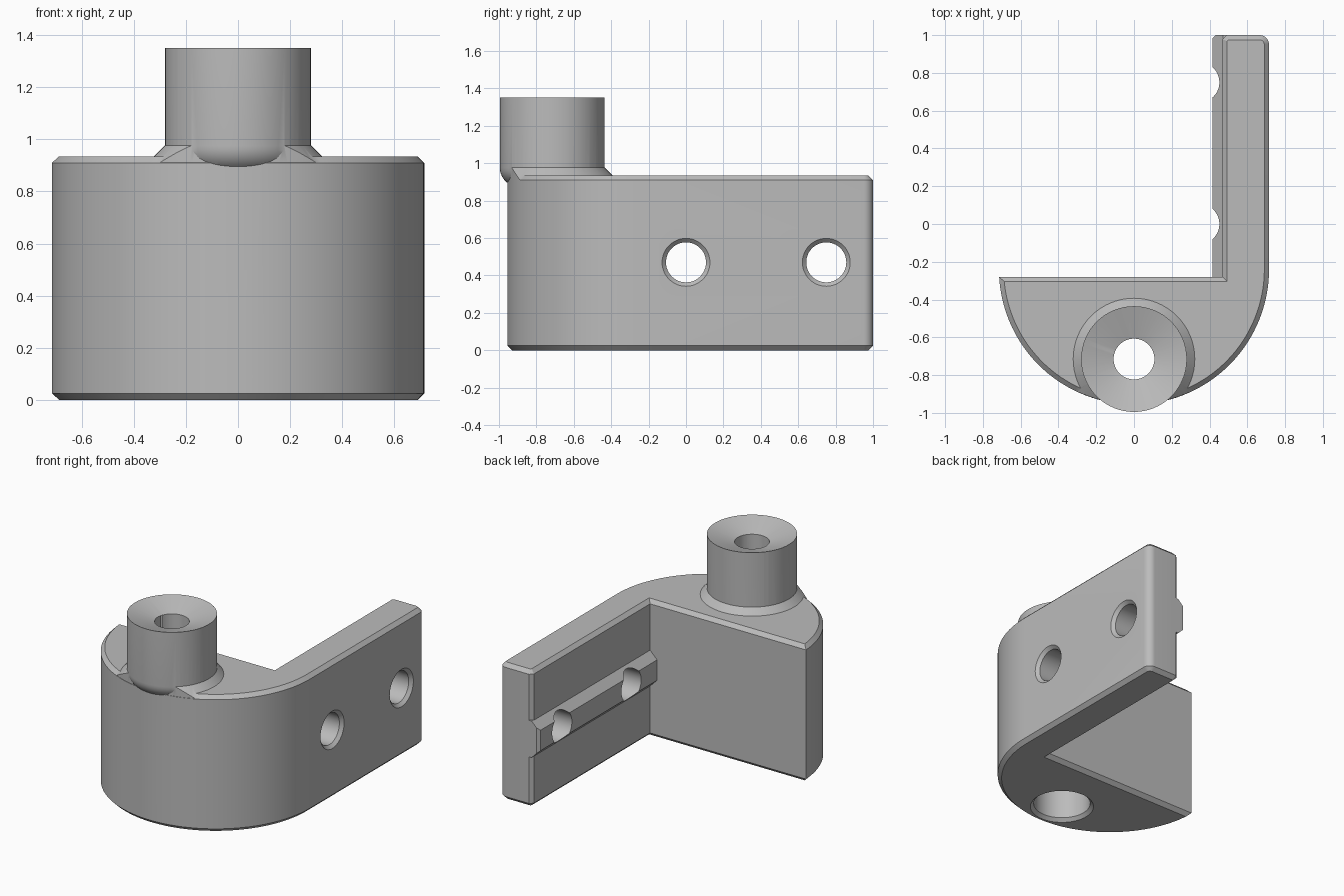
import bpy, bmesh
from math import sin, cos, pi, radians, asin
from mathutils import Matrix

cube = bpy.data.objects.get("Cube")
if cube:
    bpy.data.objects.remove(cube, do_unlink=True)

HEIGHT = 0.935
ARC_Y, ARC_R = -0.24, 0.715      # rounded front of the body
POST_Y, POST_R = -0.715, 0.28    # hinge post
HOLE_Z, HOLE_R = 0.47, 0.107     # screw holes in the wall


def finish(name, bm):
    bmesh.ops.recalc_face_normals(bm, faces=bm.faces)
    mesh = bpy.data.meshes.new(name)
    bm.to_mesh(mesh)
    bm.free()
    obj = bpy.data.objects.new(name, mesh)
    bpy.context.collection.objects.link(obj)
    return obj


def arc(cx, cy, r, start, end, steps):
    angles = [start + (end - start) * i / steps for i in range(steps + 1)]
    return [(cx + r * cos(a), cy + r * sin(a)) for a in angles]


def prism(name, points, offset, chamfer=0):
    """Extrude a closed list of 3D points and chamfer the flat rims."""
    bm = bmesh.new()
    base = bm.faces.new([bm.verts.new(p) for p in points])
    top = bmesh.ops.extrude_face_region(bm, geom=[base], use_keep_orig=True)
    verts = [g for g in top["geom"] if isinstance(g, bmesh.types.BMVert)]
    bmesh.ops.translate(bm, vec=offset, verts=verts)
    bmesh.ops.recalc_face_normals(bm, faces=bm.faces)
    if chamfer:
        rims = [e for e in bm.edges if abs(e.verts[0].co.z - e.verts[1].co.z) < 1e-5]
        bmesh.ops.bevel(bm, geom=rims, offset=chamfer, segments=1,
                        affect='EDGES', clamp_overlap=False)
    return finish(name, bm)


def lathe(name, profile, matrix, steps=64):
    """Turn (radius, height) points around z into a closed solid."""
    bm = bmesh.new()
    verts = [bm.verts.new((r, 0, z)) for r, z in profile]
    edges = [bm.edges.new(pair) for pair in zip(verts, verts[1:])]
    bmesh.ops.spin(bm, geom=verts + edges, cent=(0, 0, 0), axis=(0, 0, 1),
                   angle=2 * pi, steps=steps, use_merge=True)
    bmesh.ops.remove_doubles(bm, verts=bm.verts, dist=1e-5)
    bm.transform(matrix)
    return finish(name, bm)


def combine(target, other, operation):
    mod = target.modifiers.new(operation, 'BOOLEAN')
    mod.operation, mod.object, mod.solver = operation, other, 'EXACT'
    bpy.context.view_layer.objects.active = target
    bpy.ops.object.modifier_apply(modifier=mod.name)
    bpy.data.objects.remove(other, do_unlink=True)


# Body: half-round block that runs into a straight mounting wall
outline = arc(0, ARC_Y, ARC_R, -pi + asin(0.04 / ARC_R), 0, 64)
outline += arc(ARC_R - 0.05, 0.95, 0.05, 0, pi / 2, 8)
outline += [(0.49, 1), (0.468, 0.978), (0.468, -0.28)]
bracket = prism("hinge_bracket", [(x, y, 0) for x, y in outline], (0, 0, HEIGHT), 0.025)

# Rail: tapered rib along the inside of the wall
section = [(0.415, 0.07), (0.47, 0.125), (0.6, 0.125),
           (0.6, -0.125), (0.47, -0.125), (0.415, -0.07)]
rail = prism("rail", [(x, -0.3, HOLE_Z + z) for x, z in section], (0, 1.3, 0))
bm = bmesh.new()
bm.from_mesh(rail.data)
end = [e for e in bm.edges if all(v.co.y > 0.99 and v.co.x < 0.42 for v in e.verts)]
bmesh.ops.bevel(bm, geom=end, offset=0.018, segments=1, affect='EDGES')
bm.to_mesh(rail.data)
bm.free()
combine(bracket, rail, 'UNION')

# Flange: sloped collar under the post, trimmed to the body front
at_post = Matrix.Translation((0, POST_Y, 0))
flange = lathe("flange", [(0, 0.85), (0.345, 0.85), (0.345, 0.912),
                          (0.277, 0.98), (0, 0.98)], at_post)
trim = lathe("flange_trim", [(0, 0.8), (ARC_R - 0.001, 0.8), (ARC_R - 0.001, 1.1),
                             (0, 1.1)], Matrix.Translation((0, ARC_Y, 0)), 128)
combine(flange, trim, 'INTERSECT')
combine(bracket, flange, 'UNION')

# Post: cylinder with rounded foot and dished top
foot = arc(POST_R - 0.1, 0.975, 0.1, -pi / 2, 0, 10)
post = lathe("post", [(0, 0.875)] + foot + [(POST_R, 1.35), (0.105, 1.295), (0, 1.295)],
             at_post)
combine(bracket, post, 'UNION')

# Stepped bore through the post and the body
bore = lathe("bore", [(0, -0.05), (0.25, -0.05), (0.18, 0.022), (0.18, 0.8),
                      (0.108, 0.8), (0.108, 1.5), (0, 1.5)], at_post)
combine(bracket, bore, 'DIFFERENCE')

# Countersunk screw holes through the wall
for y in (0, 0.75):
    place = Matrix.Translation((0, y, HOLE_Z)) @ Matrix.Rotation(radians(90), 4, 'Y')
    drill = lathe("drill", [(0, 0.3), (HOLE_R, 0.3), (HOLE_R, ARC_R - 0.021),
                            (HOLE_R + 0.05, ARC_R + 0.029), (0, ARC_R + 0.029)], place, 48)
    combine(bracket, drill, 'DIFFERENCE')

# Single grey finish
grey = bpy.data.materials.new("plain_grey")
grey.use_nodes = True
colour = (0.5, 0.5, 0.5, 1)
grey.diffuse_color = colour
grey.node_tree.nodes["Principled BSDF"].inputs["Base Color"].default_value = colour
bracket.data.materials.clear()
bracket.data.materials.append(grey)

bpy.ops.object.select_all(action='DESELECT')
bracket.select_set(True)
bpy.context.view_layer.objects.active = bracket
bpy.ops.object.shade_smooth_by_angle(angle=radians(25))
